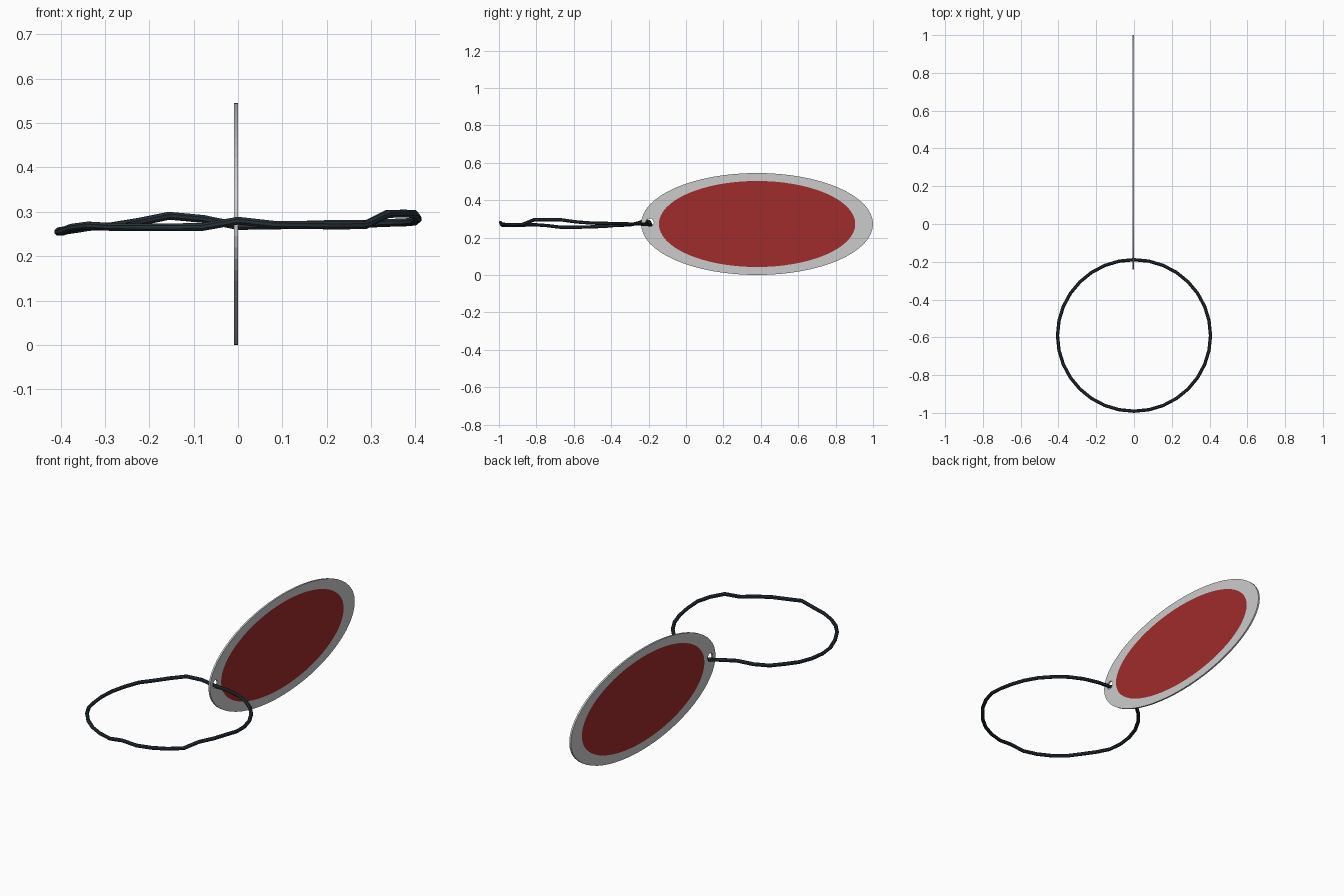
import bpy, bmesh, math
from mathutils import Vector

if "Cube" in bpy.data.objects:
    bpy.data.objects.remove(bpy.data.objects["Cube"])


def material(name, rgb):
    m = bpy.data.materials.new(name)
    m.diffuse_color = (*rgb, 1)
    m.use_nodes = True
    m.node_tree.nodes["Principled BSDF"].inputs["Base Color"].default_value = m.diffuse_color
    return m


GREY = material("light grey", (0.6, 0.6, 0.6))
RED = material("red", (0.35, 0.025, 0.025))
CORD = material("dark slate", (0.02, 0.032, 0.04))


def finish(bm, name, mats):
    bmesh.ops.recalc_face_normals(bm, faces=bm.faces)
    me = bpy.data.meshes.new(name)
    bm.to_mesh(me)
    bm.free()
    ob = bpy.data.objects.new(name, me)
    bpy.context.collection.objects.link(ob)
    for m in mats:
        me.materials.append(m)
    return ob


# Oval tag: thin plate with a red inset oval on both faces
N = 64
CY, CZ = 0.38, 0.2725
X0, X1 = -0.009, 0.0
bm = bmesh.new()


def oval(x, ry, rz):
    return [bm.verts.new((x, CY + ry * math.cos(2 * math.pi * i / N),
                          CZ + rz * math.sin(2 * math.pi * i / N))) for i in range(N)]


def bridge(a, b):
    for i in range(N):
        j = (i + 1) % N
        bm.faces.new((a[i], a[j], b[j], b[i]))


rims = []
for x in (X0, X1):
    outer, inner = oval(x, 0.62, 0.2725), oval(x, 0.525, 0.23)
    bridge(outer, inner)
    bm.faces.new(inner).material_index = 1
    rims.append(outer)
bridge(*rims)
tag = finish(bm, "oval_tag", [GREY, RED])

# Cord hole near the end of the tag
bpy.ops.mesh.primitive_cylinder_add(vertices=12, radius=0.022, depth=0.1,
                                    location=(-0.005, -0.194, 0.281),
                                    rotation=(0, math.pi / 2, 0))
cutter = bpy.context.object
cutter.name = "hole_cutter"
cutter.data.materials.append(GREY)
cutter.hide_render = True
mod = tag.modifiers.new("hole", "BOOLEAN")
mod.operation = "DIFFERENCE"
mod.object = cutter
mod.solver = "EXACT"
bpy.context.view_layer.objects.active = tag
bpy.ops.object.modifier_apply(modifier=mod.name)
bpy.data.objects.remove(cutter)

# Cord loop: wavy heights around a circle, starting at +x, anticlockwise from above
heights = [0.284, 0.278, 0.276, 0.275, 0.273, 0.273, 0.271, 0.269,
           0.268, 0.284, 0.291, 0.277, 0.267, 0.266, 0.260, 0.257,
           0.255, 0.255, 0.264, 0.269, 0.266, 0.265, 0.265, 0.266,
           0.280, 0.271, 0.270, 0.269, 0.270, 0.295, 0.296, 0.295]
n = len(heights)
path = []
for i, z in enumerate(heights):
    a = 2 * math.pi * i / n
    path.append(Vector((0.405 * math.cos(a), -0.59 + 0.401 * math.sin(a), z)))
bm = bmesh.new()
SIDES, R = 8, 0.0095
rings = []
for i, p in enumerate(path):
    t = (path[(i + 1) % n] - path[i - 1]).normalized()
    side = t.cross(Vector((0, 0, 1))).normalized()
    up = side.cross(t)
    rings.append([bm.verts.new(p + R * (side * math.cos(2 * math.pi * (k + 0.5) / SIDES)
                                        + up * math.sin(2 * math.pi * (k + 0.5) / SIDES)))
                  for k in range(SIDES)])
for i in range(n):
    a, b = rings[i], rings[(i + 1) % n]
    for k in range(SIDES):
        m = (k + 1) % SIDES
        bm.faces.new((a[k], a[m], b[m], b[k]))
finish(bm, "cord_loop", [CORD])
